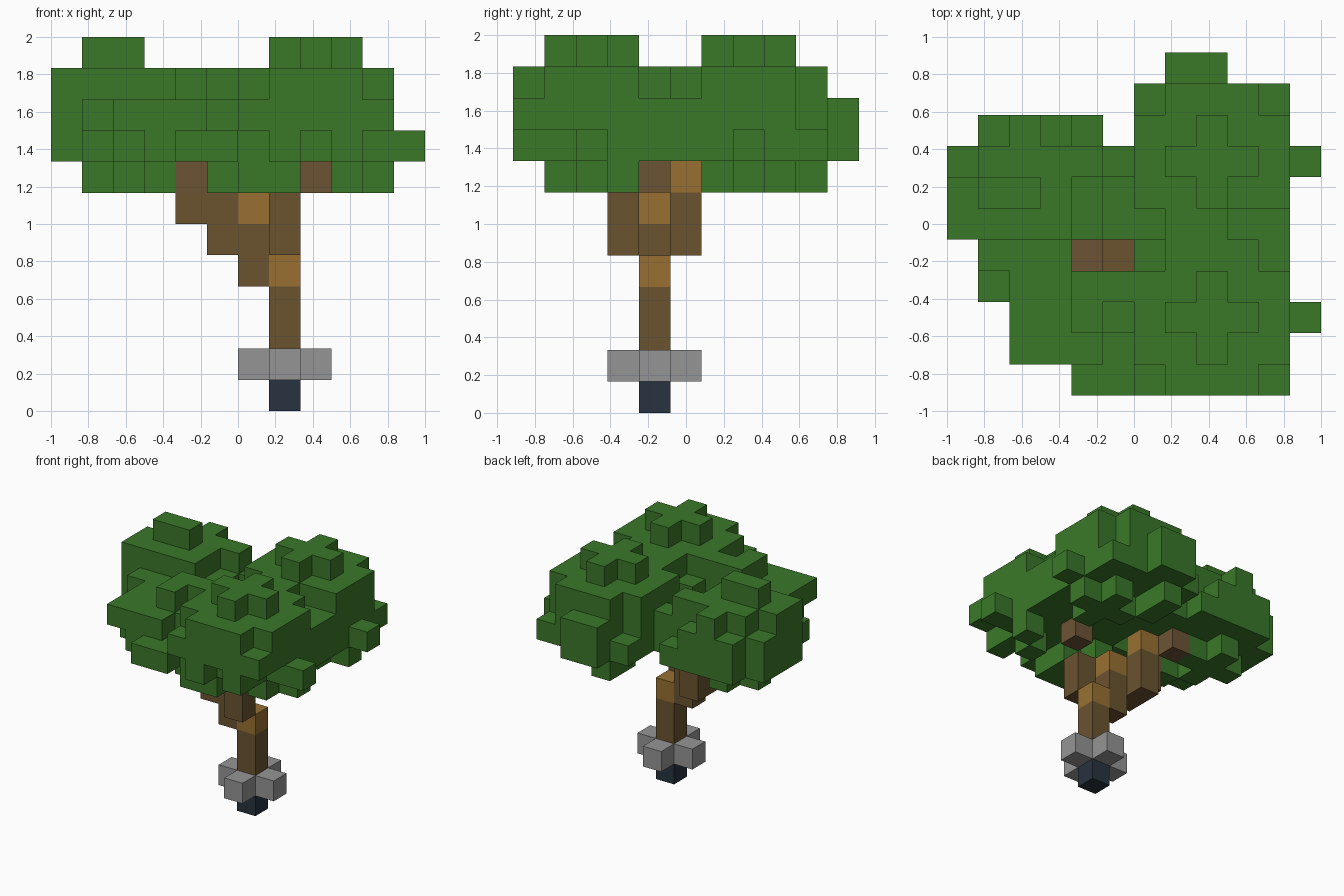
import bpy
import bmesh
import random
from itertools import product
from mathutils import Vector

random.seed(11)
UNIT = 1 / 6
ORIGIN = Vector((-1, -5.5 * UNIT, 0))

default = bpy.data.objects.get("Cube")
if default:
    bpy.data.objects.remove(default, do_unlink=True)


def material(name, rgb):
    mat = bpy.data.materials.new(name)
    mat.use_nodes = True
    mat.diffuse_color = (*rgb, 1)
    mat.node_tree.nodes["Principled BSDF"].inputs["Base Color"].default_value = (*rgb, 1)
    return mat


def box(xs, ys, zs):
    """All cells in the inclusive ranges."""
    return set(product(*(range(a, b + 1) for a, b in (xs, ys, zs))))


def cross(x, y, zs):
    """A plus-shaped column of cells."""
    return box((x - 1, x + 1), (y, y), zs) | box((x, x), (y - 1, y + 1), zs)


def build(name, cells, mat, solid):
    """Mesh the cells, leaving out faces hidden against other solid cells."""
    bm = bmesh.new()
    corners = {}

    def corner(p):
        if p not in corners:
            corners[p] = bm.verts.new(ORIGIN + Vector(p) * UNIT)
        return corners[p]

    for cell in sorted(cells):
        for axis, side in product(range(3), (0, 1)):
            near = list(cell)
            near[axis] += 2 * side - 1
            if tuple(near) in solid:
                continue
            u, v = (axis + 1) % 3, (axis + 2) % 3
            loop = []
            for a, b in ((0, 0), (1, 0), (1, 1), (0, 1)):
                p = list(cell)
                p[axis] += side
                p[u] += a
                p[v] += b
                loop.append(corner(tuple(p)))
            bm.faces.new(loop if side else loop[::-1])
    mesh = bpy.data.meshes.new(name)
    bm.to_mesh(mesh)
    bm.free()
    mesh.materials.append(mat)
    bpy.context.collection.objects.link(bpy.data.objects.new(name, mesh))


# Trunk, collar and branches
TX, TY = 7, 4
root = {(TX, TY, 0)}
collar = cross(TX, TY, (1, 1))
trunk = box((TX, TX), (TY, TY), (2, 3))
left_branch = box((6, 6), (4, 4), (4, 5)) | box((5, 5), (4, 4), (5, 6)) | {(4, 4, 6)}
back_branch = box((5, 5), (5, 5), (5, 6))
front_branch = box((7, 7), (3, 3), (5, 6))
knots = {(TX, TY, 4), (6, 4, 6), (5, 5, 7)}
twigs = {(4, 4, 7), (8, 4, 7), (4, 6, 7)}
wood = trunk | left_branch | back_branch | front_branch | knots | twigs

# Crown outline from above: span of x for each row of y
SPANS = [[(4, 10)], [(2, 10)], [(2, 10)], [(1, 10)], [(1, 10)], [(0, 10)],
         [(0, 10)], [(0, 10)], [(1, 4), (6, 10)], [(6, 10)], [(7, 8)]]
outline = {(x, y) for y, row in enumerate(SPANS) for a, b in row for x in range(a, b + 1)}

# Leaf clumps: centre and radii in cells
CLUMPS = [((7.8, 2.2, 8.9), (3.0, 2.6, 2.2)),
          ((7.8, 7, 8.9), (2.9, 2.8, 2.2)),
          ((2, 6, 8.9), (2.5, 2.4, 2.2)),
          ((4, 2.5, 8.5), (2.3, 1.9, 1.7))]

# Rounded clumps with a ragged one-cell rim
leaves = set()
for x, y in sorted(outline):
    rim = sum((x + dx, y + dy) not in outline for dx, dy in ((1, 0), (-1, 0), (0, 1), (0, -1)))
    if rim:
        leaves.add((x, y, random.choice((8, 8, 9))))
    else:
        leaves.add((x, y, 8))
        if random.random() < 0.5:
            leaves.add((x, y, 9))
    for z in range(8, 11):
        wobble = random.uniform(0.7, 1.3)
        for centre, radii in CLUMPS:
            d = sum(((p - c) / r) ** 2 for p, c, r in zip((x, y, z), centre, radii))
            if d < wobble:
                leaves.add((x, y, z))

# Peaks
leaves |= cross(8, 2, (9, 11)) | cross(8, 7, (9, 11)) | box((1, 2), (6, 6), (9, 11))
# Tufts that stand out at the sides
leaves |= box((0, 0), (5, 6), (9, 10)) | {(0, 6, 8), (8, 0, 9), (8, 0, 10), (7, 0, 8)}
leaves |= {(7, 10, 8), (8, 10, 9), (8, 9, 9), (8, 9, 10), (7, 9, 9)}
leaves |= {(10, 6, 9), (10, 6, 10), (10, 2, 8), (10, 7, 8), (11, 2, 8), (11, 7, 8)}
# Tufts hanging below
leaves |= cross(2, 6, (7, 7)) | cross(6, 2, (7, 7)) | cross(9, 7, (7, 7))
leaves |= {(7, 1, 7), (10, 3, 7), (9, 2, 7), (7, 8, 7), (7, 9, 7), (3, 4, 7)}


# Openings that keep the branches in sight
def open_cell(cell):
    x, y, z = cell
    return (
        (y == 4 and x in (4, 5))
        or (z > 8 and (x, y) == (10, 9))
        or (z == 8 and (x, y) == (10, 0))
    )


leaves.add((10, 0, 9))
leaves = {c for c in leaves if not open_cell(c)} - wood

bark = material("bark brown", (0.145, 0.087, 0.03))
parts = [
    ("root", root, material("dark slate", (0.021, 0.033, 0.05))),
    ("collar", collar, material("stone grey", (0.3, 0.3, 0.3))),
    ("trunk", trunk, bark),
    ("left_branch", left_branch, bark),
    ("back_branch", back_branch, bark),
    ("front_branch", front_branch, bark),
    ("knots", knots, material("golden wood", (0.315, 0.163, 0.032))),
    ("twigs", twigs, material("reddish bark", (0.152, 0.087, 0.036))),
    ("leaves", leaves, material("leaf green", (0.042, 0.187, 0.022))),
]
solid = set().union(*(cells for _, cells, _ in parts))
for name, cells, mat in parts:
    build(name, cells, mat, solid)
